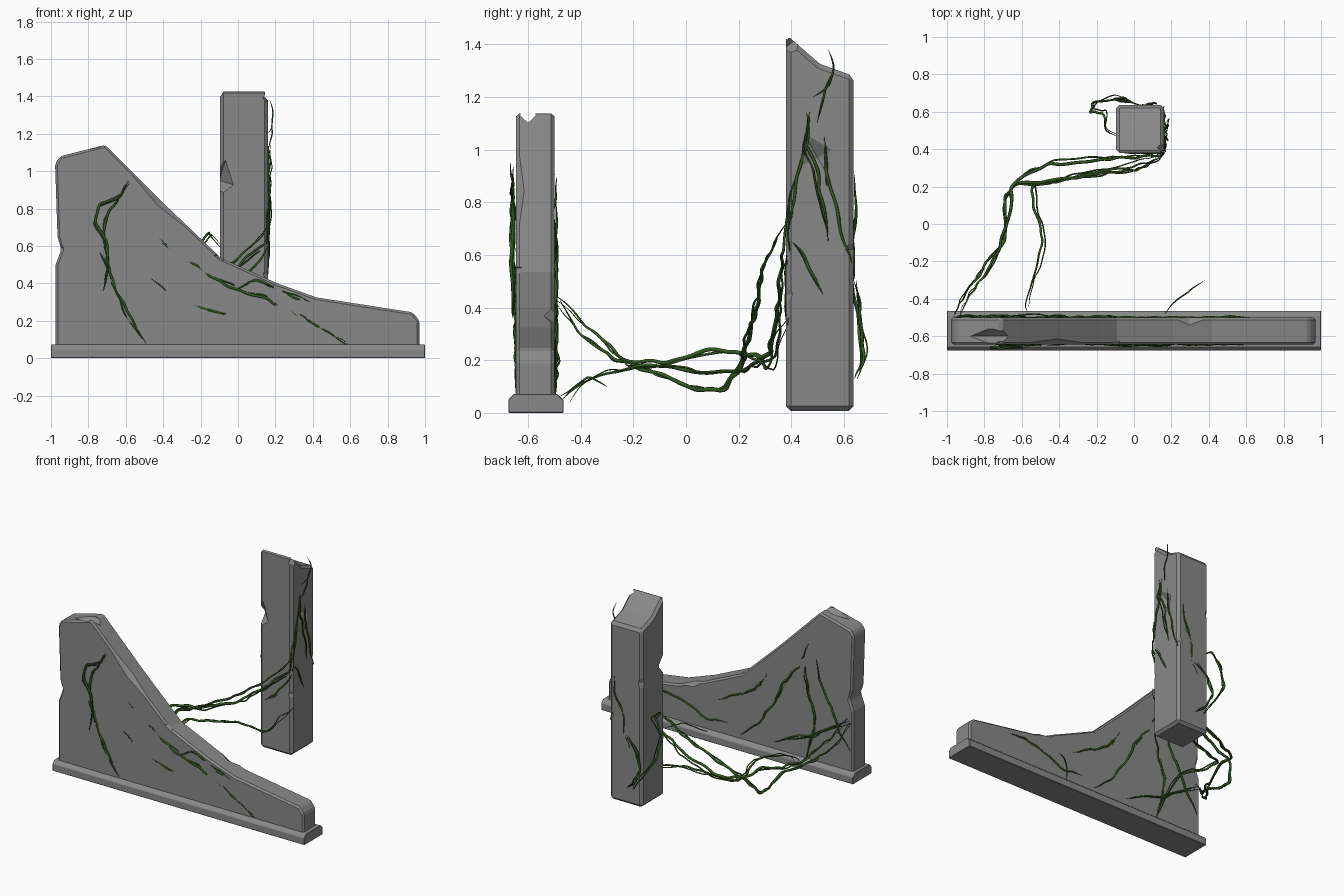
import bpy, bmesh, math, random
from mathutils import Vector

if "Cube" in bpy.data.objects:
    bpy.data.objects.remove(bpy.data.objects["Cube"])

random.seed(4)


def material(name, rgb):
    m = bpy.data.materials.new(name)
    m.diffuse_color = (*rgb, 1)
    m.use_nodes = True
    m.node_tree.nodes["Principled BSDF"].inputs["Base Color"].default_value = m.diffuse_color
    return m


green = material("vine_green", (0.035, 0.1, 0.015))
grey = material("dark_stone", (0.25, 0.25, 0.25))


def add_object(name, bm):
    me = bpy.data.meshes.new(name)
    bm.to_mesh(me)
    bm.free()
    me.materials.append(grey)
    ob = bpy.data.objects.new(name, me)
    bpy.context.collection.objects.link(ob)
    return ob


def prism(name, pts, axis, a, b, bevel):
    """Extrude a 2D profile along x or y and chamfer its sharp edges."""
    bm = bmesh.new()
    place = (lambda u, v: (u, a, v)) if axis == 'y' else (lambda u, v: (a, u, v))
    face = bm.faces.new([bm.verts.new(place(*p)) for p in pts])
    ext = bmesh.ops.extrude_face_region(bm, geom=[face])
    d = Vector((0, b - a, 0)) if axis == 'y' else Vector((b - a, 0, 0))
    bmesh.ops.translate(bm, vec=d, verts=[v for v in ext['geom'] if isinstance(v, bmesh.types.BMVert)])
    bmesh.ops.recalc_face_normals(bm, faces=bm.faces)
    ob = add_object(name, bm)
    mod = ob.modifiers.new("chamfer", 'BEVEL')
    mod.width, mod.segments, mod.limit_method = bevel, 1, 'ANGLE'
    return ob


def chip(target, loc, size, rot=(0, 0, 0)):
    """Knock an angular, octahedral chip out of a stone part."""
    bm = bmesh.new()
    for i in range(3):
        for s in (-1, 1):
            bm.verts.new([s if j == i else 0 for j in range(3)])
    bmesh.ops.convex_hull(bm, input=bm.verts)
    cutter = add_object("chip_cutter", bm)
    cutter.location, cutter.scale, cutter.rotation_euler = loc, size, rot
    cutter.hide_render = True
    cutter.hide_set(True)
    mod = target.modifiers.new("chip", 'BOOLEAN')
    mod.operation, mod.object, mod.solver = 'DIFFERENCE', cutter, 'EXACT'


# plinth under the wall
plinth = prism("wall_plinth", [(-.675, 0), (-.465, 0), (-.465, .05), (-.49, .072), (-.655, .072), (-.675, .05)],
               'x', -1, 1, .003)

# ruined wall with a sloping broken top
wall = prism("broken_wall", [
    (-.975, .06), (.97, .06), (.97, .2), (.935, .245), (.42, .325), (.21, .4), (-.09, .535),
    (-.4, .83), (-.71, 1.14), (-.95, 1.08), (-.978, 1.04), (-.965, .65), (-.945, .58), (-.975, .5)],
    'y', -.645, -.5, .012)
chip(wall, (-.4, -.65, .85), (.45, .05, .05), (0, math.radians(44), 0))
chip(wall, (-.78, -.6, 1.13), (.25, .045, .05))
chip(wall, (-.08, -.655, .55), (.06, .06, .04))
chip(wall, (.3, -.49, .375), (.16, .06, .04), (0, .35, 0))
chip(wall, (-.985, -.64, .59), (.055, .06, .07))

# free-standing broken pillar
pillar = prism("broken_pillar", [
    (.38, .008), (.637, .008), (.637, 1.28), (.58, 1.3), (.51, 1.325), (.38, 1.437)], 'x', -.095, .16, .018)
chip(pillar, (-.1, .37, .95), (.09, .08, .13), (0, .3, 0))
chip(pillar, (.165, .5, .97), (.04, .07, .12), (.5, 0, 0))
chip(pillar, (.17, .645, .62), (.05, .05, .08))
chip(pillar, (.165, .38, .45), (.03, .03, .08))
chip(pillar, (-.1, .64, .9), (.035, .035, .12))
chip(pillar, (.17, .42, 1.42), (.05, .2, .05), (.65, 0, 0))


def vines(name, paths, strands=2, radius=.008, spread=.012, jitter=.009):
    """Tapered, slightly kinked strands following each rough path."""
    cu = bpy.data.curves.new(name, 'CURVE')
    cu.dimensions, cu.bevel_depth, cu.bevel_resolution, cu.resolution_u = '3D', radius, 1, 3
    rnd = lambda s: Vector([random.uniform(-s, s) for _ in range(3)])
    for path in paths:
        for k in range(strands):
            off = rnd(spread) if k else Vector()
            pts = []
            for p, q in zip(path, path[1:]):
                p, q = Vector(p), Vector(q)
                n = max(1, round((q - p).length / .05))
                pts += [p.lerp(q, i / n) + off + rnd(jitter) for i in range(n)]
            pts.append(Vector(path[-1]))
            sp = cu.splines.new('NURBS')
            sp.points.add(len(pts) - 1)
            for i, (pt, co) in enumerate(zip(sp.points, pts)):
                t = i / (len(pts) - 1)
                pt.co = (*co, 1)
                pt.radius = (.15 + .9 * math.sin(math.pi * t) ** .6) * (1 if k == 0 else .6)
            sp.order_u, sp.use_endpoint_u = 3, True
    ob = bpy.data.objects.new(name, cu)
    bpy.context.collection.objects.link(ob)
    me = bpy.data.meshes.new_from_object(ob.evaluated_get(bpy.context.evaluated_depsgraph_get()))
    bpy.data.objects.remove(ob)
    me.name = name
    me.materials.clear()
    me.materials.append(green)
    bpy.context.collection.objects.link(bpy.data.objects.new(name, me))


def on_y(y, *pts):
    return [(a, y, b) for a, b in pts]


def on_x(x, *pts):
    return [(x, a, b) for a, b in pts]


# vines clinging to the wall front
vines("wall_front_vines", [
    on_y(-.66, (-.58, .95), (-.63, .87), (-.75, .82), (-.77, .72), (-.7, .62), (-.7, .5), (-.72, .36)),
    on_y(-.652, (-.6, .93), (-.66, .83), (-.72, .72), (-.7, .55), (-.68, .42)),
    on_y(-.647, (-.78, .67), (-.73, .6), (-.68, .45), (-.6, .25), (-.49, .08)),
    on_y(-.643, (-.46, .66), (-.3, .54), (-.15, .44), (0, .36), (.15, .32), (.35, .21), (.6, .06)),
    on_y(-.643, (-.46, .42), (-.3, .3), (-.15, .25), (0, .22)),
    on_y(-.643, (-.03, .36), (.1, .42), (.2, .37), (.4, .29))], radius=.007)

# vines clinging to the wall back
vines("wall_back_vines", [
    on_y(-.499, (-.62, .9), (-.55, .72), (-.42, .55), (-.35, .4), (-.22, .22), (-.08, .1)),
    on_y(-.498, (-.68, .8), (-.72, .62), (-.8, .5), (-.86, .35), (-.95, .22)),
    on_y(-.495, (-.95, .42), (-.8, .35), (-.65, .25), (-.5, .2), (-.35, .12)),
    on_y(-.5, (-.6, .75), (-.62, .55), (-.68, .38), (-.65, .2), (-.6, .05)),
    on_y(-.5, (-.3, .6), (-.2, .45), (-.05, .38), (.1, .3)),
    on_y(-.5, (.65, .24), (.5, .26), (.35, .22), (.2, .14), (.02, .16))], radius=.007)

# vines hanging between wall and pillar
vines("hanging_vines", [
    [(-.96, -.49, .42), (-.92, -.4, .3), (-.83, -.26, .2), (-.7, -.1, .14), (-.68, .05, .09), (-.69, .16, .09),
     (-.62, .21, .2), (-.5, .225, .24), (-.25, .255, .36), (0, .29, .53), (.1, .33, .62), (.165, .38, .72)],
    [(-.94, -.49, .45), (-.88, -.38, .33), (-.76, -.22, .19), (-.69, -.05, .2), (-.66, .1, .24), (-.66, .2, .24),
     (-.54, .29, .2), (-.45, .32, .22), (-.2, .345, .33), (0, .35, .5), (.15, .375, .62), (.17, .4, .85)]],
    strands=2, radius=.0085, spread=.018, jitter=.012)
vines("thin_hanging_vines", [
    [(-.58, -.47, .04), (-.57, -.41, .12), (-.54, -.3, .16), (-.49, -.1, .18), (-.53, .08, .15), (-.56, .2, .15),
     (-.4, .23, .17), (-.2, .27, .2), (0, .31, .16), (.1, .34, .3), (.17, .39, .36)]],
    radius=.007, spread=.022, jitter=.012)

# vines clinging to the pillar sides
vines("pillar_vines", [
    on_x(.163, (.47, 1.15), (.45, 1.02), (.5, .9), (.53, .75), (.54, .65)),
    on_x(.162, (.53, 1.05), (.53, .9), (.57, .8), (.6, .65), (.63, .57)),
    on_x(.165, (.39, .7), (.41, .85), (.45, .98), (.47, 1.12)),
    on_x(.161, (.42, .65), (.47, .55), (.52, .45)),
    on_y(.638, (.13, .9), (.1, .75), (.04, .62), (.05, .5), (0, .42)),
    on_y(.382, (-.06, .36), (.03, .42), (.1, .5), (.16, .6))], radius=.006)

# loose loops behind the pillar
vines("pillar_loops", [
    [(-.09, .47, .6), (-.16, .5, .67), (-.16, .6, .66), (-.24, .6, .55), (-.21, .65, .38), (-.1, .675, .22),
     (-.04, .65, .13)],
    [(.02, .64, .5), (-.06, .655, .42), (-.1, .67, .3), (-.05, .67, .18), (.02, .64, .13)]], radius=.007)

# fine tendrils on the pillar top and the ground
vines("tendrils", [
    [(.16, .48, 1.2), (.18, .54, 1.23), (.19, .565, 1.31), (.17, .54, 1.38)],
    [(.16, .5, 1.1), (.185, .52, 1.2), (.18, .55, 1.28)],
    [(.17, -.48, .06), (.21, -.42, .1), (.28, -.37, .14), (.38, -.3, .1)]],
    strands=1, radius=.004, jitter=.004)
